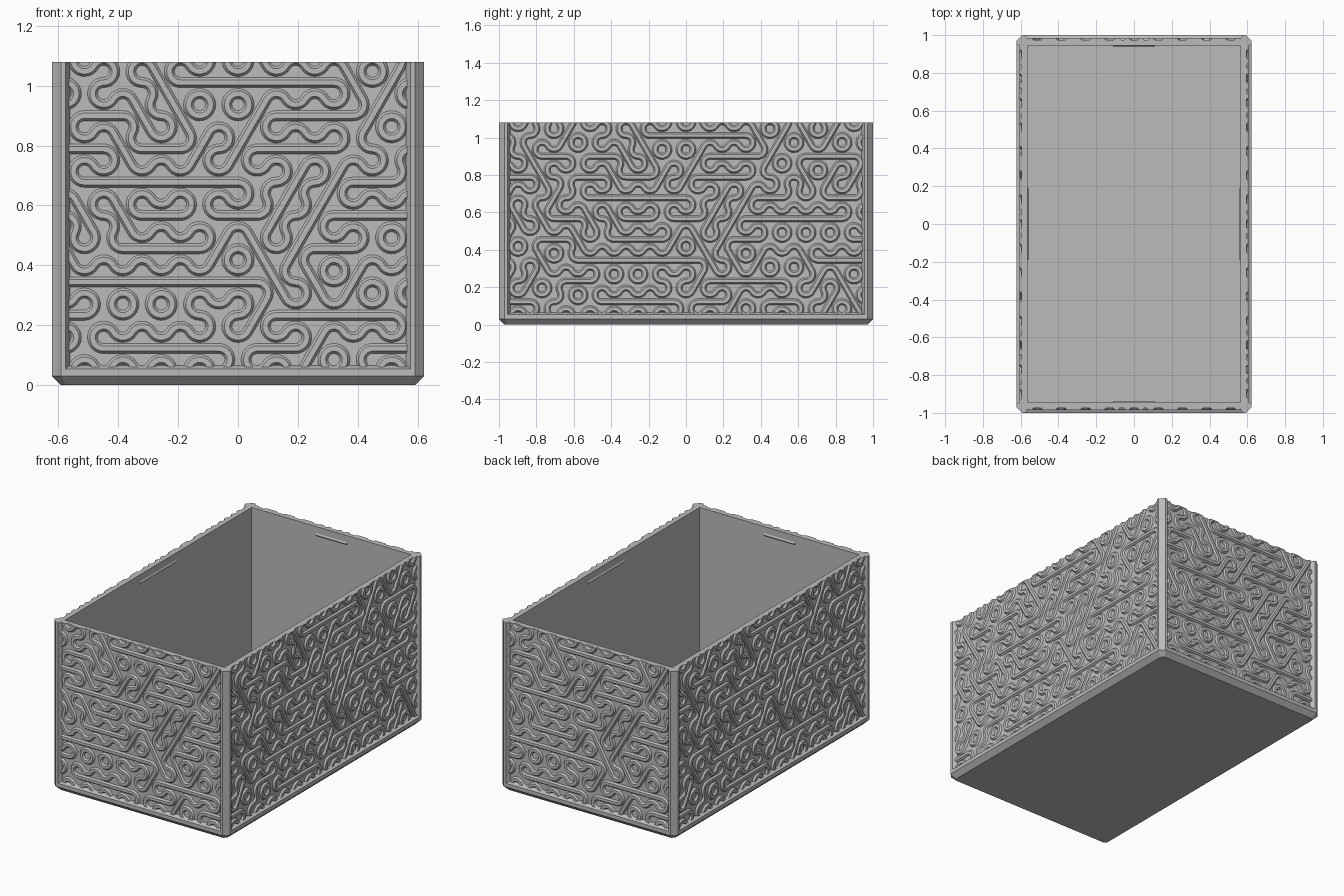
import bpy, bmesh, random
from math import pi, sin, cos, radians, sqrt, hypot
from mathutils import Matrix, Vector

cube = bpy.data.objects.get("Cube")
if cube:
    bpy.data.objects.remove(cube, do_unlink=True)

HX, HY, TOP = 0.622, 1.0, 1.08          # outer half sizes and height
IX, IY = 0.565, 0.945                   # inner half sizes
CHAMFER, RECESS, FLOOR = 0.03, 0.026, 0.03
W = 0.1283                              # width of one hexagonal tile
S = W / sqrt(3)                         # side of one tile
ROW0 = 0.122                            # height of the first full tile row

grey = bpy.data.materials.new("light grey")
grey.use_nodes = True
grey.diffuse_color = (0.5, 0.5, 0.5, 1)
bsdf = grey.node_tree.nodes["Principled BSDF"]
bsdf.inputs["Base Color"].default_value = (0.5, 0.5, 0.5, 1)
bsdf.inputs["Roughness"].default_value = 0.6


def finish(name, bm, smooth=False):
    bmesh.ops.recalc_face_normals(bm, faces=bm.faces[:])
    mesh = bpy.data.meshes.new(name)
    bm.to_mesh(mesh)
    bm.free()
    mesh.materials.append(grey)
    obj = bpy.data.objects.new(name, mesh)
    bpy.context.collection.objects.link(obj)
    if smooth:
        bpy.ops.object.select_all(action='DESELECT')
        obj.select_set(True)
        bpy.context.view_layer.objects.active = obj
        bpy.ops.object.shade_smooth_by_angle(angle=radians(28))
    return obj


def loft(bm, loops, cap=True):
    """Join rings of points with quads and close both ends."""
    rings = [[bm.verts.new(p) for p in loop] for loop in loops]
    n = len(rings[0])
    for a, b in zip(rings, rings[1:]):
        for i in range(n):
            bm.faces.new((a[i], a[(i + 1) % n], b[(i + 1) % n], b[i]))
    if cap:
        bm.faces.new(rings[0][::-1])
        bm.faces.new(rings[-1])


def octagon(hx, hy, c, z):
    corner = [(hx, hy - c), (hx - c, hy)]
    pts = corner + [(-x, y) for x, y in corner[::-1]]
    pts += [(-x, -y) for x, y in pts]
    return [(x, y, z) for x, y in pts]


# Base tray with chamfered foot, bevelled lip and floor
bm = bmesh.new()
loft(bm, [octagon(HX - CHAMFER, HY - CHAMFER, CHAMFER * 0.6, 0),
          octagon(HX, HY, CHAMFER, CHAMFER),
          octagon(HX, HY, CHAMFER, 0.054),
          octagon(HX - RECESS, HY - RECESS, 0.012, 0.066),
          octagon(IX, IY, 0.001, 0.066),
          octagon(IX, IY, 0.001, FLOOR)])
finish("base_tray", bm)

# Corner posts
POST = [(IX, IY), (IX - 0.004, HY - RECESS), (0.576, HY), (HX - CHAMFER, HY),
        (HX, HY - CHAMFER), (HX, 0.954), (HX - RECESS, 0.938)]
for sx, side in ((1, "left"), (-1, "right")):
    for sy, end in ((1, "back"), (-1, "front")):
        bm = bmesh.new()
        loft(bm, [[(x * sx, y * sy, z) for x, y in POST] for z in (0.04, TOP)])
        finish(f"{end}_{side}_post", bm)

# Tile layout: loops close around these points, straight runs lie along rows
LOOPS = [(0, 0.418), (-0.385, 0.27), (0.385, 0.64), (0, 0.936), (0, 1.084),
         (-0.193, 1.047), (0.449, 1.047), (0.71, 0.825), (0.83, 0.085), (-0.9, 0.418)]
RUNS = {8: [(-1, -1), (1, 2)], 7: [(-3.5, -3.5)], 6: [(-4, -4), (1, 2)],
        5: [(-3.5, -0.5), (3.5, 3.5)], 4: [(4, 4)], 2: [(-4, -4), (-2, 0)],
        1: [(1.5, 3.5)], 0: [(-3, -1), (1, 1)]}
# Each tile: (edge of its straight line or None, corners holding an arc)
TILES = [(0, (1, 4)), (1, (2, 5)), (2, (3, 0)), (None, (0, 2, 4)), (None, (1, 3, 5))]


def polar(c, r, a):
    return (c[0] + r * cos(a), c[1] + r * sin(a))


def corner_point(c, i):
    return polar(c, S, pi / 6 + i * pi / 3)


def closes(c, i):
    x, z = corner_point(c, i)
    return any(hypot(x - a, z - b) < 0.025 for a, b in LOOPS)


def pick_tile(row, col, c):
    if any(a <= col <= b for a, b in RUNS.get(row, [])):
        return TILES[0]
    scores = [sum(closes(c, i) for i in t[1]) for t in TILES]
    return random.choice([t for t, s in zip(TILES, scores) if s == max(scores)])


random.seed(11)
layout = []
for row in range(-1, 10):
    for n in range(-8, 9):
        col = n + 0.5 * (row % 2)
        centre = (col * W, ROW0 + row * 1.5 * S)
        layout.append((centre, pick_tile(row, col, centre)))

# Cross-section of the raised line: offset from its middle, and height
RIDGE = [(-0.017, -0.002), (-0.017, 0), (-0.009, 0.011),
         (0.009, 0.011), (0.017, 0), (0.017, -0.002)]


def add_ridge(bm, path, out):
    """Sweep the raised line along a list of (point, sideways direction)."""
    loft(bm, [[(p[0] + d[0] * o, -out - h, p[1] + d[1] * o) for o, h in RIDGE]
              for p, d in path], cap=False)


def ridge_panel(half, out):
    bm = bmesh.new()
    for c, (edge, corners) in layout:
        if abs(c[0]) > half + W:
            continue
        if edge is not None:
            a = edge * pi / 3
            side = (-sin(a), cos(a))
            add_ridge(bm, [(polar(c, r, a), side) for r in (-W / 2, W / 2)], out)
        for i in corners:
            v = corner_point(c, i)
            angles = [i * pi / 3 - pi / 2 - k * pi / 12 for k in range(9)]
            add_ridge(bm, [(polar(v, S / 2, a), (cos(a), sin(a))) for a in angles], out)
    bmesh.ops.remove_doubles(bm, verts=bm.verts[:], dist=0.0003)
    # Trim to the panel opening and close the cut ends
    for co, no in (((0, 0, TOP), (0, 0, 1)), ((0, 0, 0.06), (0, 0, -1)),
                   ((half, 0, 0), (1, 0, 0)), ((-half, 0, 0), (-1, 0, 0))):
        cut = bmesh.ops.bisect_plane(bm, geom=bm.verts[:] + bm.edges[:] + bm.faces[:],
                                     dist=1e-5, plane_co=co, plane_no=no, clear_outer=True)
        edges = [e for e in cut["geom_cut"]
                 if isinstance(e, bmesh.types.BMEdge) and e.is_boundary]
        bmesh.ops.holes_fill(bm, edges=edges, sides=0)
    return bm


# Four walls, each with its pattern and a small catch inside the rim
for k, name in enumerate(("front", "left", "back", "right")):
    half, depth, inner = (IX, HY, IY) if k % 2 == 0 else (IY, HX, IX)
    out = depth - RECESS
    turn = Matrix.Rotation(k * pi / 2, 4, 'Z')

    bm = bmesh.new()
    end = half + 0.015
    loft(bm, [[(-end, -out, z), (end, -out, z), (half, -inner, z), (-half, -inner, z)]
              for z in (FLOOR, TOP)])
    finish(name + "_wall", bm).matrix_world = turn

    finish(name + "_line_pattern", ridge_panel(half, out), True).matrix_world = turn

    bm = bmesh.new()
    reach = 0.11 if k % 2 == 0 else 0.19
    loft(bm, [[(u, -inner - 0.002, 1.015), (u, -inner - 0.002, 1.04), (u, -inner + 0.006, 1.028)]
              for u in (-reach, reach)])
    finish(name + "_inner_catch", bm).matrix_world = turn
